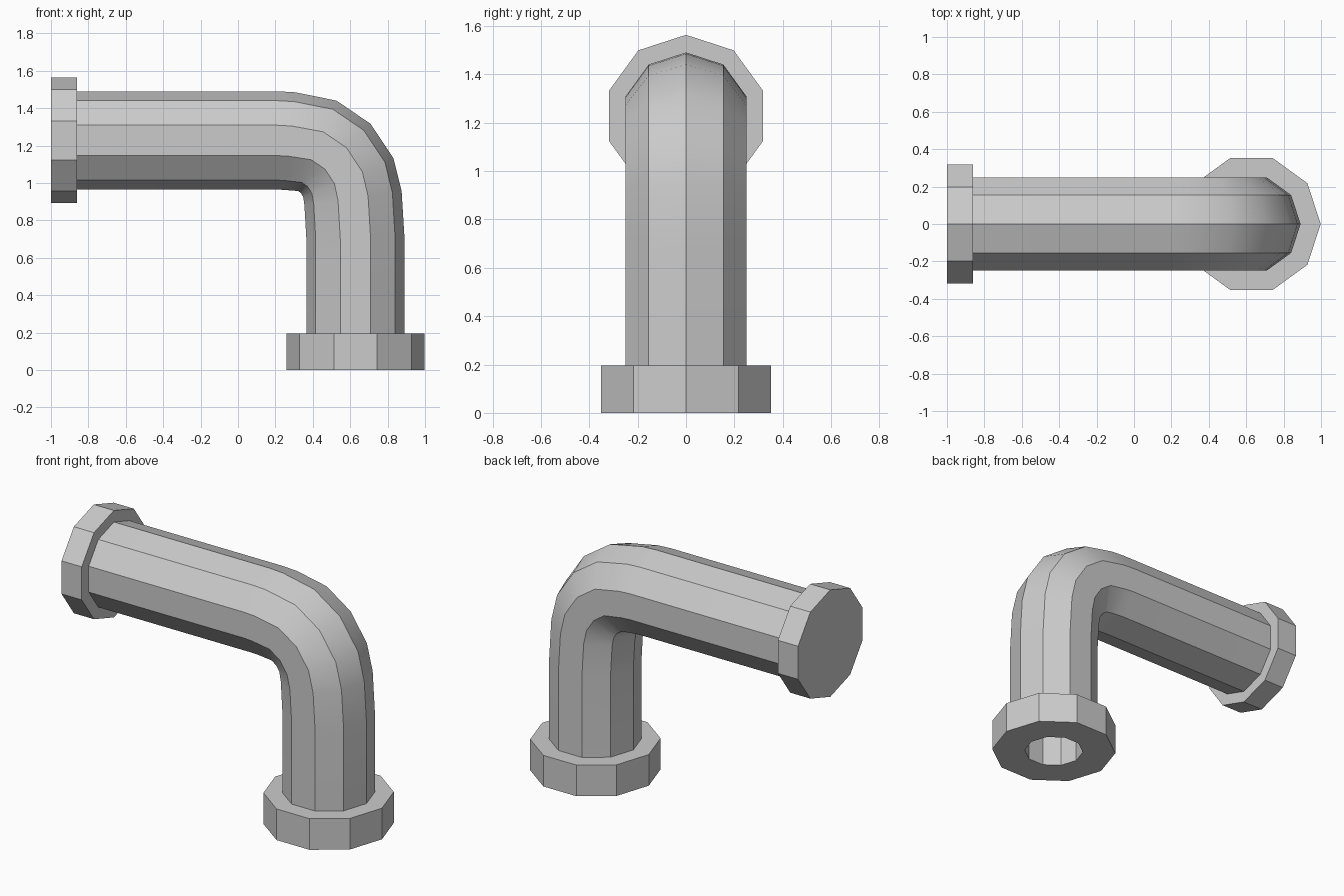
import bpy, bmesh
from math import sin, cos, pi, radians

SIDES = 10
PIPE_R, BORE_R = 0.2625, 0.175
AXIS_Z, AXIS_X = 1.228, 0.628

cube = bpy.data.objects.get("Cube")
if cube:
    bpy.data.objects.remove(cube, do_unlink=True)

metal = bpy.data.materials.new("grey metal")
metal.use_nodes = True
colour = (0.6, 0.6, 0.6, 1)
metal.diffuse_color = colour
metal.node_tree.nodes["Principled BSDF"].inputs["Base Color"].default_value = colour


def loft(name, rings, closed):
    """Skin rings of (x, z, tilt in degrees, radius); close into a loop or cap the ends."""
    bm = bmesh.new()
    loops = []
    for x, z, tilt, r in rings:
        b = radians(tilt)
        loop = []
        for i in range(SIDES):
            t = 2 * pi * i / SIDES
            out, side = r * cos(t), r * sin(t)
            loop.append(bm.verts.new((x + out * sin(b), side, z + out * cos(b))))
        loops.append(loop)
    pairs = list(zip(loops, loops[1:]))
    if closed:
        pairs.append((loops[-1], loops[0]))
    else:
        bm.faces.new(loops[0])
        bm.faces.new(loops[-1])
    for a, b in pairs:
        for i in range(SIDES):
            j = (i + 1) % SIDES
            bm.faces.new((a[i], a[j], b[j], b[i]))
    bmesh.ops.recalc_face_normals(bm, faces=bm.faces)
    mesh = bpy.data.meshes.new(name)
    bm.to_mesh(mesh)
    bm.free()
    mesh.materials.append(metal)
    obj = bpy.data.objects.new(name, mesh)
    bpy.context.collection.objects.link(obj)
    bpy.ops.object.select_all(action="DESELECT")
    obj.select_set(True)
    bpy.context.view_layer.objects.active = obj
    bpy.ops.object.shade_smooth_by_angle(angle=radians(30))
    return obj


# Hollow pipe: outer wall along the elbow path, bore wall back again
path = [(-0.87, AXIS_Z, 0), (0.21, AXIS_Z, 0), (0.28, 1.224, 6), (0.424, 1.199, 23),
        (0.522, 1.132, 45), (0.59, 1.029, 67), (0.615, 0.919, 82),
        (AXIS_X, 0.70, 90), (AXIS_X, 0.19, 90)]
outer = [(x, z, tilt, PIPE_R) for x, z, tilt in path]
bore = [(x, z, tilt, BORE_R) for x, z, tilt in reversed(path)]
loft("elbow_pipe", outer + bore, True)

# Open collar at the foot
loft("bottom_collar", [(AXIS_X, z, 90, r) for z, r in
     ((0.195, BORE_R), (0.195, 0.37), (0, 0.37), (0, BORE_R))], True)

# Solid cap on the far end
loft("end_cap", [(x, AXIS_Z, 0, 0.335) for x in (-1, -0.86)], False)
